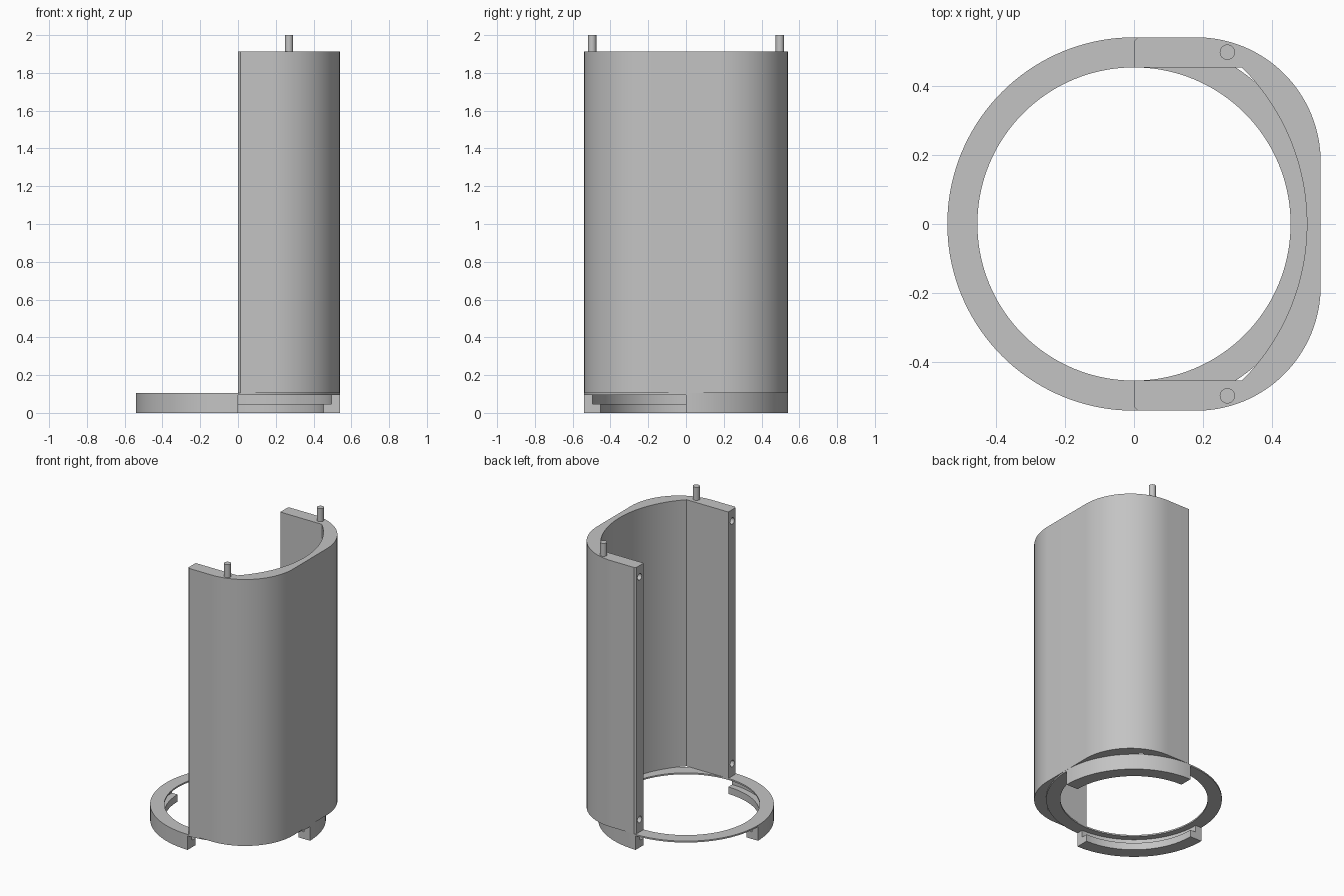
import bpy
import bmesh
import math

cube = bpy.data.objects.get("Cube")
if cube:
    bpy.data.objects.remove(cube, do_unlink=True)

grey = bpy.data.materials.new("plain grey")
grey.use_nodes = True
colour = (0.55, 0.55, 0.55, 1)
grey.diffuse_color = colour
grey.node_tree.nodes["Principled BSDF"].inputs["Base Color"].default_value = colour

OUT, INN = 0.54, 0.453        # outer and inner radius of the ring
RING_TOP, TOP = 0.105, 1.912  # heights of the ring and the shell


def finish(name, bm):
    bmesh.ops.recalc_face_normals(bm, faces=bm.faces)
    mesh = bpy.data.meshes.new(name)
    bm.to_mesh(mesh)
    bm.free()
    obj = bpy.data.objects.new(name, mesh)
    bpy.context.collection.objects.link(obj)
    mesh.materials.append(grey)
    return obj


def select(obj):
    bpy.ops.object.select_all(action="DESELECT")
    obj.select_set(True)
    bpy.context.view_layer.objects.active = obj


def smooth(obj):
    select(obj)
    bpy.ops.object.shade_smooth_by_angle(angle=math.radians(30))


def arc(cx, cy, r, a0, a1, n):
    steps = [a0 + (a1 - a0) * i / n for i in range(n + 1)]
    return [(cx + r * math.cos(a), cy + r * math.sin(a)) for a in steps]


def prism(name, outline, z0, z1):
    bm = bmesh.new()
    base = bm.faces.new([bm.verts.new((x, y, z0)) for x, y in outline])
    new = bmesh.ops.extrude_face_region(bm, geom=[base], use_keep_orig=True)["geom"]
    for v in new:
        if isinstance(v, bmesh.types.BMVert):
            v.co.z = z1
    return finish(name, bm)


def sweep(name, section, start, end, n, closed=False):
    """Turn a radius/height section around the vertical axis."""
    bm = bmesh.new()
    rows = []
    for i in range(n if closed else n + 1):
        a = start + (end - start) * i / n
        rows.append([bm.verts.new((r * math.cos(a), r * math.sin(a), z)) for r, z in section])
    pairs = list(zip(rows, rows[1:])) + ([(rows[-1], rows[0])] if closed else [])
    k = len(section)
    for p, q in pairs:
        for j in range(k):
            bm.faces.new((p[j], p[(j + 1) % k], q[(j + 1) % k], q[j]))
    if not closed:
        bm.faces.new(rows[0])
        bm.faces.new(rows[-1])
    return finish(name, bm)


def cylinder(name, r, depth, location, rotation=(0, 0, 0)):
    bpy.ops.mesh.primitive_cylinder_add(vertices=32, radius=r, depth=depth,
                                        location=location, rotation=rotation)
    obj = bpy.context.object
    obj.name = name
    obj.data.materials.append(grey)
    return obj


# Half shell: rounded outer wall, flat cheeks and a shallow curved inner wall
half = [(0, INN), (0, OUT - 0.012), (0.012, OUT)]
half += arc(0.18, 0.18, 0.36, math.pi / 2, 0, 32)
outline = half + [(x, -y) for x, y in reversed(half)]
radius, centre = 0.64, -0.14
spread = math.asin(INN / radius)
outline += arc(centre, 0, radius, -spread, spread, 48)
shell = prism("half_shell", outline, RING_TOP, TOP)

# Round sockets in the two end faces
for side in (-1, 1):
    for z in (0.19, 1.835):
        cutter = cylinder("socket_cutter", 0.022, 0.16, (0, side * 0.496, z), (0, math.pi / 2, 0))
        cutter.hide_render = True
        select(shell)
        mod = shell.modifiers.new("socket", "BOOLEAN")
        mod.operation = "DIFFERENCE"
        mod.solver = "EXACT"
        mod.object = cutter
        bpy.ops.object.modifier_apply(modifier=mod.name)
        bpy.data.objects.remove(cutter, do_unlink=True)
smooth(shell)

# Locating pins on the top edge
for side, name in ((-1, "front_pin"), (1, "back_pin")):
    smooth(cylinder(name, 0.022, 0.138, (0.27, side * 0.497, 1.931)))

# Thin base ring
LIP = 0.095
plate = [(INN, LIP), (OUT, LIP), (OUT, RING_TOP), (INN, RING_TOP)]
smooth(sweep("base_ring", plate, 0, math.tau, 144, True))

# Two opposite quarter hooks with an inward groove under the ring
hook = [(INN, 0), (OUT, 0), (OUT, LIP), (0.495, LIP), (0.495, 0.048), (INN, 0.048)]
for name, start in (("back_hook", 0), ("front_hook", math.pi)):
    smooth(sweep(name, hook, start, start + math.pi / 2, 36))
